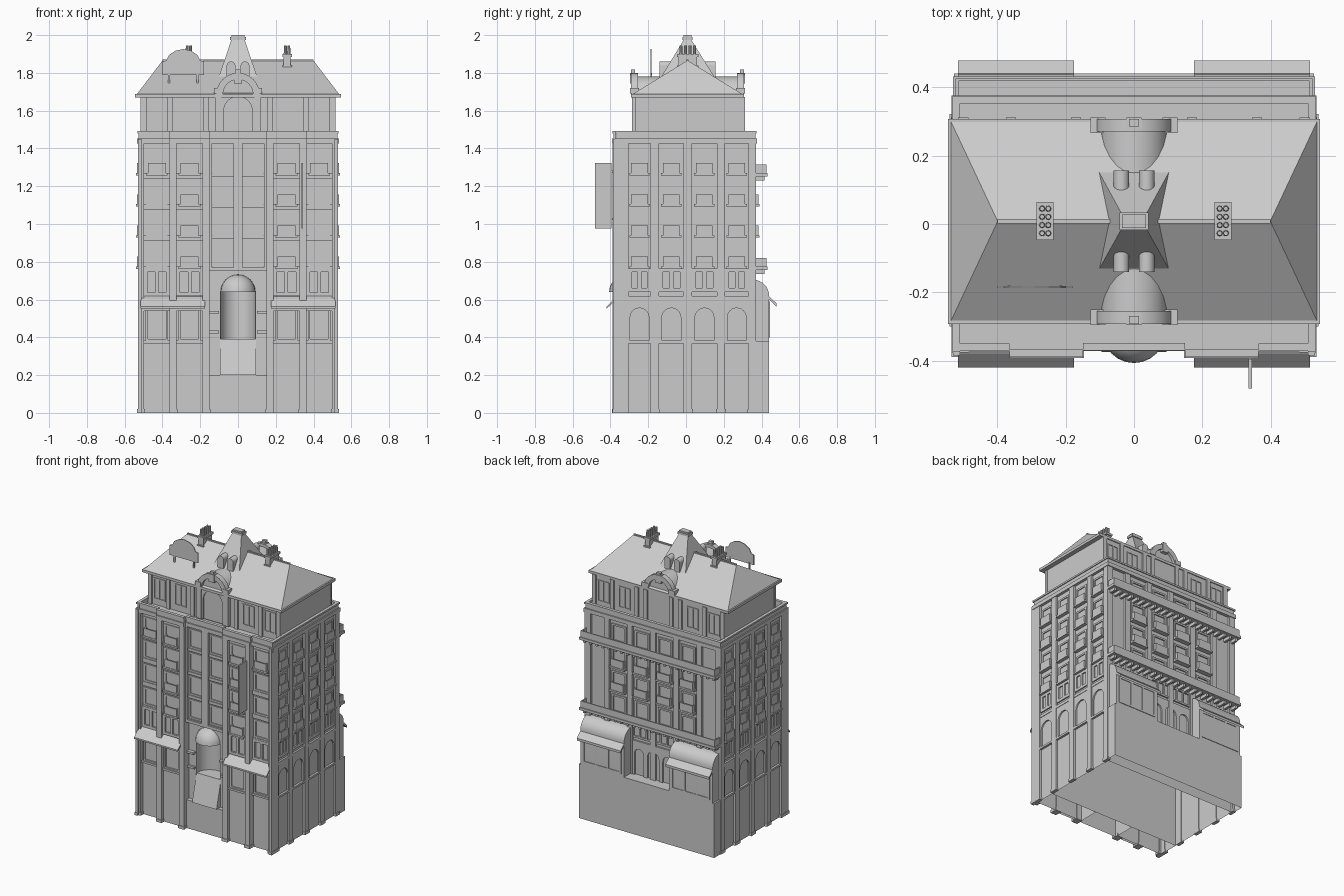
import bpy, bmesh, math
from mathutils import Vector

if "Cube" in bpy.data.objects:
    bpy.data.objects.remove(bpy.data.objects["Cube"])

parts = {}
PLACE = {'front': lambda u, d, z: (u, -d, z), 'back': lambda u, d, z: (u, d, z),
         'right': lambda u, d, z: (d, u, z), 'left': lambda u, d, z: (-d, u, z)}

def prism(part, side, pts, d0, d1):
    """Extrude an outline (along wall, z) from depth d0 to d1 on one side of the building."""
    bm = parts.setdefault(part, bmesh.new())
    a = [bm.verts.new(PLACE[side](u, d0, z)) for u, z in pts]
    b = [bm.verts.new(PLACE[side](u, d1, z)) for u, z in pts]
    fs = [bm.faces.new(a), bm.faces.new(b[::-1])]
    n = len(pts)
    for i in range(n):
        j = (i + 1) % n
        fs.append(bm.faces.new((a[j], a[i], b[i], b[j])))
    bmesh.ops.recalc_face_normals(bm, faces=fs)

def slab(part, side, u0, u1, d0, d1, z0, z1):
    prism(part, side, [(u0, z0), (u1, z0), (u1, z1), (u0, z1)], d0, d1)

def box(part, x0, x1, y0, y1, z0, z1):
    slab(part, 'back', x0, x1, y0, y1, z0, z1)

def frustum(part, low, high, z0, z1):
    """Tapered block between two rectangles (x0, x1, y0, y1)."""
    bm = parts.setdefault(part, bmesh.new())
    rings = [[bm.verts.new((x, y, z)) for x, y in ((r[0], r[2]), (r[1], r[2]), (r[1], r[3]), (r[0], r[3]))]
             for r, z in ((low, z0), (high, z1))]
    a, b = rings
    fs = [bm.faces.new(a[::-1]), bm.faces.new(b)]
    fs += [bm.faces.new((a[i], a[(i + 1) % 4], b[(i + 1) % 4], b[i])) for i in range(4)]
    bmesh.ops.recalc_face_normals(bm, faces=fs)

def arc(u, z, r, n=12):
    return [(u + r * math.cos(math.pi * i / n), z + r * math.sin(math.pi * i / n)) for i in range(n + 1)]

def arch(part, side, u, r, z0, spring, d0, d1):
    prism(part, side, [(u - r, z0), (u + r, z0)] + arc(u, spring, r), d0, d1)

def arch_plate(part, side, u0, u1, z0, z1, r, spring, d0, d1):
    u = (u0 + u1) / 2
    prism(part, side, [(u - r, z0), (u0, z0), (u0, z1), (u1, z1), (u1, z0), (u + r, z0)] + arc(u, spring, r), d0, d1)

def windows(part, side, u0, u1, z0, z1, n, d0, d1, t=0.012):
    slab(part, side, u0, u1, d0, d1, z0, z0 + t)
    slab(part, side, u0, u1, d0, d1, z1 - t, z1)
    for i in range(n + 1):
        c = u0 + t / 2 + (u1 - u0 - t) * i / n
        slab(part, side, c - t / 2, c + t / 2, d0, d1, z0 + t, z1 - t)

def balcony(side, u, d, z, w=0.11, out=0.025):
    slab('balconies', side, u - w / 2 - .01, u + w / 2 + .01, d - .01, d + out + .004, z - .012, z)
    slab('balconies', side, u - w / 2, u + w / 2, d + out - .008, d + out, z, z + .052)
    for s in (-1, 1):
        c = u + s * (w / 2 - .004)
        slab('balconies', side, c - .004, c + .004, d - .005, d + out - .008, z, z + .052)

ROWS = (0.775, 0.94, 1.105, 1.27)
TOP = 1.45

# Main wall mass, leaving an entrance recess at the front
box('walls', -.515, .515, -.2, .355, 0, TOP)
for s in (-1, 1):
    box('walls', *sorted((s * .15, s * .515)), -.345, -.2, 0, TOP)
    box('walls', *sorted((s * .16, s * .35)), -.362, -.345, 0, TOP)
box('walls', -.15, .15, -.345, -.2, .765, TOP)
box('walls', -.15, .15, -.36, -.2, 0, .2)
box('rear_base', -.527, .527, .355, .44, 0, .38)

# Front piers, window bays, ledges
for s in (-1, 1):
    for a, b, d in ((.497, .53, .372), (.325, .362, .388), (.15, .188, .388)):
        slab('front_piers', 'front', *sorted((s * a, s * b)), .34, d, 0, TOP)
        slab('front_piers', 'front', *sorted((s * (a - .004), s * (b + .003))), .34, d + .004, 0, .02)
    for a, b, d in ((.362, .497, .345), (.188, .325, .362)):
        u0, u1 = sorted((s * a, s * b))
        u = (u0 + u1) / 2
        windows('front_windows', 'front', u0, u1, .62, .765, 2, d, d + .012, .018)
        windows('front_windows', 'front', u0 + .008, u1 - .008, .38, .56, 1, d, d + .01)
        slab('front_ledges', 'front', u0, u1, d, d + .02, .54, .56)
        slab('front_ledges', 'front', u0, u1, d, d + .016, .368, .382)
        for z in ROWS:
            slab('front_ledges', 'front', u0, u1, d, d + .01, z - .03, z)
            windows('front_windows', 'front', u0 + .01, u1 - .01, z, z + .125, 1, d, d + .006)
            if a < .3 or z > 1.2:
                balcony('front', u, d, z, .095, .024)
for z in ROWS:
    slab('front_ledges', 'front', -.15, .15, .345, .358, z - .02, z)
    for c in (-.08, .08):
        windows('front_windows', 'front', c - .055, c + .055, z, z + .135, 1, .345, .352)
for u0, u1 in ((-.15, -.137), (-.024, .024), (.137, .15)):
    slab('front_piers', 'front', u0, u1, .345, .37, .765, TOP)

# Entrance recess: arched surround, curved niche, half dome, sloping ramp
arch_plate('entrance_surround', 'front', -.15, .15, .39, .765, .092, .64, .31, .33)
for s in (-1, 1):
    slab('entrance_surround', 'front', *sorted((s * .095, s * .15)), .25, .33, .2, .39)
    slab('entrance_surround', 'front', *sorted((s * .1, s * .15)), .32, .355, .525, .54)
    slab('entrance_surround', 'front', *sorted((s * .1, s * .15)), .32, .345, .42, .435)
slab('entrance_surround', 'front', -.15, .15, .33, .37, .75, .77)
prism('entrance_ramp', 'right', [(-.375, .2), (-.325, .39), (-.2, .39), (-.2, .2)], -.095, .095)
bm = parts['entrance_niche'] = bmesh.new()
pts = arc(0, 0, .092, 16)
lo = [bm.verts.new((x, -.315 + y, .39)) for x, y in pts]
hi = [bm.verts.new((x, -.315 + y, .645)) for x, y in pts]
for i in range(16):
    bm.faces.new((lo[i + 1], lo[i], hi[i], hi[i + 1]))
bm = parts['entrance_dome'] = bmesh.new()
bmesh.ops.create_uvsphere(bm, u_segments=24, v_segments=12, radius=.092)
bmesh.ops.delete(bm, geom=[v for v in bm.verts if v.co.z < -.001], context='VERTS')
bmesh.ops.translate(bm, verts=bm.verts, vec=(0, -.315, .64))

# Side walls: pilasters, arches, paired windows, balconies
for side in ('left', 'right'):
    for y, w in ((-.345, .04), (-.165, .022), (.01, .022), (.185, .022), (.35, .02)):
        slab('side_pilasters', side, y - w, y + w, .51, .53, 0, TOP)
        slab('side_pilasters', side, y - w - .004, y + w + .004, .51, .534, 0, .02)
    for u0, u1 in ((-.305, -.187), (-.143, -.012), (.032, .163), (.207, .33)):
        u = (u0 + u1) / 2
        arch_plate('side_arches', side, u0, u1, .38, .6, .05, .505, .515, .525)
        slab('side_ledges', side, u0, u1, .515, .53, .368, .382)
        slab('side_ledges', side, u0, u1, .515, .528, .6, .62)
        windows('side_windows', side, u0, u1, .64, .765, 2, .515, .524, .02)
        for z in ROWS:
            windows('side_windows', side, u - .05, u + .05, z, z + .12, 1, .515, .521)
            balcony(side, u, .515, z, .088, .021)

# Rear wall: long balconies on brackets, small balconies, doors
for x in (-.505, -.36, -.18, 0, .18, .36, .505):
    slab('rear_pilasters', 'back', x - .02, x + .02, .35, .37, .38, TOP)
for z in (ROWS[0], ROWS[3]):
    box('rear_long_balconies', -.53, .53, .35, .432, z - .018, z)
    box('rear_long_balconies', -.522, .522, .418, .426, z, z + .045)
    for s in (-1, 1):
        box('rear_long_balconies', *sorted((s * .514, s * .522)), .355, .418, z, z + .045)
    for i in range(22):
        x = -.504 + i * .048
        box('rear_brackets', x - .008, x + .008, .355, .415, z - .04, z - .018)
for x in (-.27, -.09, .09, .27):
    for z in ROWS:
        windows('rear_windows', 'back', x - .055, x + .055, z, z + .125, 1, .355, .363)
    for z in ROWS[1:3]:
        balcony('back', x, .355, z, .1, .03)
for u, r in ((-.11, .035), (0, .045), (.11, .035)):
    arch_plate('rear_doors', 'back', u - .055, u + .055, .38, .62, r, .53, .355, .366)
windows('rear_doors', 'back', -.165, .165, .64, .74, 6, .355, .365)

# Shop canopies at the front, vaulted bays with awnings at the rear
curve = [(.355 + .085 * math.sin(t * math.pi / 16), .62 + .085 * math.cos(t * math.pi / 16)) for t in range(9)]
for x0, x1 in ((-.515, -.175), (.175, .515)):
    prism('front_canopies', 'right', [(-.34, .63), (-.38, .603), (-.42, .563), (-.42, .552), (-.38, .588), (-.34, .605)], x0, x1)
    prism('rear_bays', 'right', [(.355, .38)] + curve + [(.44, .38)], x0, x1)
    prism('rear_awnings', 'right', [(.43, .625), (.479, .58), (.479, .563), (.43, .61)], x0, x1)
    windows('rear_bays', 'back', x0 + .02, x1 - .02, .4, .59, 3, .44, .444)

# Cornice and parapet around the terrace
def ring(part, out, t, z0, z1):
    box(part, -.53 - out, .53 + out, .372 + out - t, .372 + out, z0, z1)
    for s in (-1, 1):
        box(part, *sorted((s * (.53 + out), s * (.53 + out - t))), -.372 - out, .372 + out - t, z0, z1)
        for a, b, d in ((0, .15, .368), (.15, .365, .388), (.365, .53 + out - t, .37)):
            box(part, *sorted((s * a, s * b)), -d - out, -d - out + t, z0, z1)
ring('cornice', .004, .05, 1.425, 1.452)
ring('parapet', -.004, .014, 1.452, 1.482)
ring('parapet_coping', .002, .022, 1.48, 1.492)

# Attic storey with pilasters
box('attic', -.512, .512, -.258, .302, TOP, 1.672)
for x in (-.5, -.36, -.17, -.1, .1, .17, .36, .5):
    slab('attic_pilasters', 'front', x - .015, x + .015, .25, .268, TOP, 1.672)
    slab('attic_pilasters', 'back', x - .015, x + .015, .3, .312, TOP, 1.672)
for c in (-.43, -.265, .265, .43):
    windows('attic_windows', 'front', c - .045, c + .045, 1.49, 1.64, 2, .255, .263, .008)
    windows('attic_windows', 'back', c - .045, c + .045, 1.49, 1.64, 2, .3, .307, .008)

# Hipped roof and eaves
box('eaves', -.545, .545, -.292, .308, 1.67, 1.688)
frustum('roof', (-.535, .535, -.282, .298), (-.4, .4, .006, .01), 1.688, 1.865)
box('roof_ridge', -.4, .4, .002, .014, 1.858, 1.87)

# Central spire
frustum('spire', (-.115, .115, -.155, .175), (-.034, .034, -.01, .026), 1.74, 1.978)
box('spire_cap', -.042, .042, -.018, .034, 1.975, 1.99)
box('spire_cap', -.035, .035, -.012, .028, 1.99, 2.0)

# Arched dormers front and back, with small vaulted lights on the spire
for side, o in (('front', 0), ('back', .016)):
    arch('dormer', side, 0, .1, 1.46, 1.68, .1, .272 + o)
    arch_plate('dormer_surround', side, -.1, .1, 1.46, 1.685, .075, 1.6, .27 + o, .282 + o)
    prism('dormer_arch', side, arc(0, 1.685, .115) + arc(0, 1.685, .08)[::-1], .255 + o, .292 + o)
    slab('dormer_keystone', side, -.022, .022, .262 + o, .296 + o, 1.745, 1.8)
    slab('dormer_keystone', side, -.014, .014, .27 + o, .292 + o, 1.8, 1.817)
    for s in (-1, 1):
        slab('dormer_caps', side, *sorted((s * .083, s * .128)), .25 + o, .296 + o, 1.69, 1.72)
        slab('dormer_caps', side, *sorted((s * .088, s * .122)), .25 + o, .286 + o, 1.46, 1.69)
        arch('spire_lights', side, s * .037, .023, 1.72, 1.838, .05 + o, .14 + o)

# Chimneys with pots
for x in (-.26, .26):
    box('chimneys', x - .018, x + .018, -.04, .058, 1.8, 1.9)
    box('chimneys', x - .025, x + .025, -.047, .065, 1.885, 1.9)
    box('chimneys', x - .025, x + .025, -.047, .065, 1.82, 1.84)
    for i in range(8):
        bm = parts.setdefault('chimney_pots', bmesh.new())
        r = bmesh.ops.create_cone(bm, cap_ends=True, segments=8, radius1=.009, radius2=.007, depth=.045)
        bmesh.ops.translate(bm, verts=r['verts'], vec=(x - .009 + .018 * (i % 2), -.027 + .024 * (i // 2), 1.922))

# Rooftop billboard and hanging blade sign
prism('billboard', 'front', [(-.4, 1.79), (-.4, 1.86), (-.38, 1.865), (-.365, 1.895), (-.33, 1.918), (-.29, 1.926),
      (-.25, 1.918), (-.215, 1.895), (-.2, 1.865), (-.18, 1.86), (-.18, 1.79)], .182, .188)
for x in (-.365, -.215):
    box('billboard_legs', x - .005, x + .005, -.188, -.18, 1.735, 1.8)
box('blade_sign', .335, .345, -.481, -.395, .975, 1.322)
for z in (1.02, 1.27):
    box('blade_sign_brackets', .337, .343, -.396, -.38, z, z + .012)

# Turn every part into an object; the hull is open underneath
for name, bm in parts.items():
    if name in ('walls', 'rear_base'):
        bmesh.ops.delete(bm, geom=[f for f in bm.faces if all(v.co.z < .001 for v in f.verts)], context='FACES')
    me = bpy.data.meshes.new(name)
    bm.to_mesh(me)
    bm.free()
    ob = bpy.data.objects.new(name, me)
    bpy.context.collection.objects.link(ob)
    if name in ('entrance_dome', 'entrance_niche', 'rear_bays', 'dormer', 'dormer_arch', 'spire_lights'):
        bpy.context.view_layer.objects.active = ob
        ob.select_set(True)
        bpy.ops.object.shade_smooth_by_angle(angle=math.radians(30))
        ob.select_set(False)
